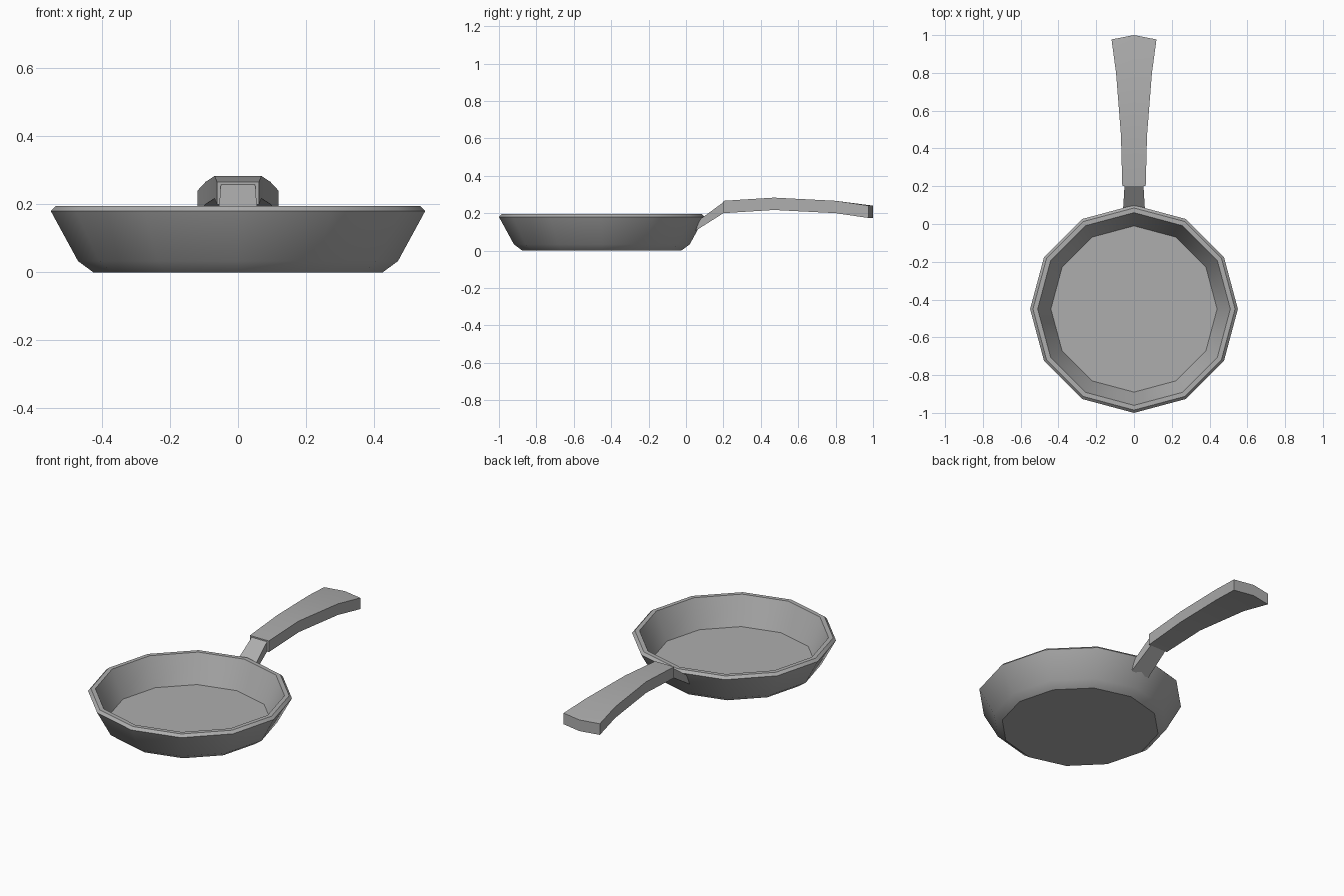
import bpy
import bmesh
from math import radians, sin, cos, pi

cube = bpy.data.objects.get("Cube")
if cube:
    bpy.data.objects.remove(cube, do_unlink=True)

# Single grey metal colour
metal = bpy.data.materials.new("grey_metal")
metal.use_nodes = True
grey = (0.42, 0.42, 0.42, 1)
metal.diffuse_color = grey
metal.node_tree.nodes["Principled BSDF"].inputs["Base Color"].default_value = grey


def loft(name, rings, smooth_angle):
    """Bridge matching rings of points and cap both ends."""
    bm = bmesh.new()
    loops = [[bm.verts.new(p) for p in ring] for ring in rings]
    n = len(loops[0])
    for a, b in zip(loops, loops[1:]):
        for i in range(n):
            j = (i + 1) % n
            bm.faces.new((a[i], a[j], b[j], b[i]))
    bm.faces.new(loops[0])
    bm.faces.new(loops[-1])
    bmesh.ops.recalc_face_normals(bm, faces=bm.faces)
    mesh = bpy.data.meshes.new(name)
    bm.to_mesh(mesh)
    bm.free()
    mesh.materials.append(metal)
    obj = bpy.data.objects.new(name, mesh)
    bpy.context.collection.objects.link(obj)
    bpy.ops.object.select_all(action="DESELECT")
    obj.select_set(True)
    bpy.context.view_layer.objects.active = obj
    bpy.ops.object.shade_smooth_by_angle(angle=radians(smooth_angle))
    return obj


# Pan body: twelve-sided bowl, from the underside over the rim to the floor
SIDES, CENTRE_Y = 12, -0.45
profile = [(0.425, 0), (0.47, 0.033), (0.55, 0.18), (0.535, 0.195),
           (0.51, 0.195), (0.44, 0.035)]
angles = [2 * pi * i / SIDES for i in range(SIDES)]
loft("pan_body",
     [[(r * cos(a), CENTRE_Y + r * sin(a), z) for a in angles] for r, z in profile],
     31)

# Neck: tapered bar rising from the pan wall to the grip
neck = [(0.058, (0.05, 0.105), (0.075, 0.167)),
        (0.05, (0.205, 0.203), (0.205, 0.262))]
loft("handle_neck",
     [[(-w, *low), (w, *low), (w, *high), (-w, *high)] for w, low, high in neck],
     20)

# Grip: curved bar that flares towards a shallow pointed end
THICK = 0.066
grip = [(0.20, 0.20, 0.062, 0), (0.47, 0.217, 0.069, 0),
        (0.80, 0.20, 0.095, 0), (0.977, 0.174, 0.119, 0.023)]
loft("handle_grip",
     [[(-w, y, z), (0, y + tip, z), (w, y, z),
       (w, y, z + THICK), (0, y + tip, z + THICK), (-w, y, z + THICK)]
      for y, z, w, tip in grip[:-1]]
     + [[(x, y, z) for x, y, z in
         [(s * grip[-1][2], grip[-1][0] + (1 - abs(s)) * grip[-1][3],
           grip[-1][1] + h) for s, h in
          [(-1, 0), (0, 0), (1, 0), (1, THICK), (0, THICK), (-1, THICK)]]]],
     20)
